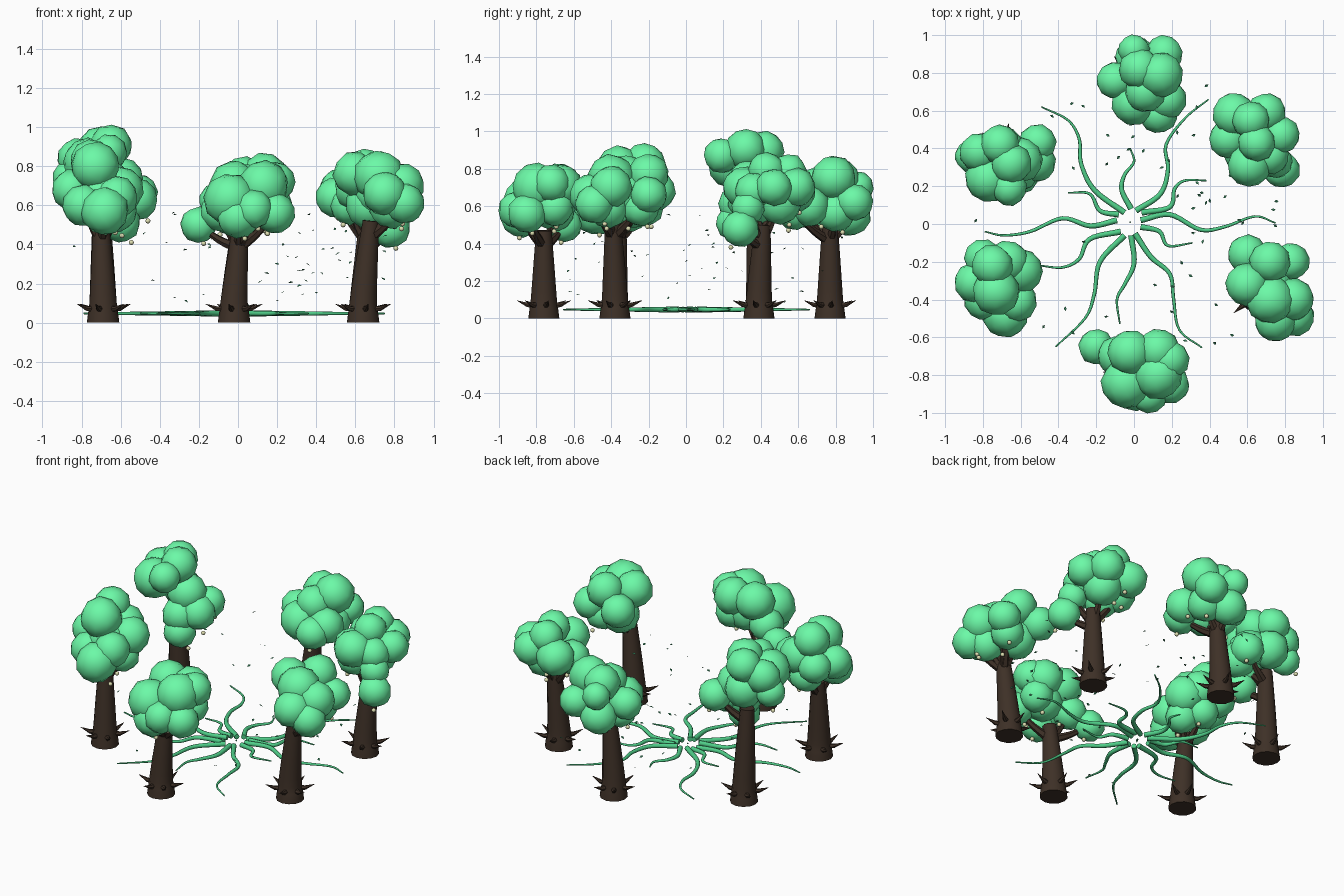
import bpy, bmesh, math, random
from mathutils import Vector, Matrix, Euler

if "Cube" in bpy.data.objects:
    bpy.data.objects.remove(bpy.data.objects["Cube"])

random.seed(4)


def material(name, rgb):
    m = bpy.data.materials.new(name)
    m.diffuse_color = (*rgb, 1)
    m.use_nodes = True
    m.node_tree.nodes["Principled BSDF"].inputs["Base Color"].default_value = m.diffuse_color
    return m


LEAF = material("leaf_green", (0.15, 0.95, 0.39))
VINE = material("vine_green", (0.08, 0.62, 0.25))
CHIP = material("dark_leaf", (0.06, 0.36, 0.17))
BARK = material("bark", (0.048, 0.030, 0.020))
FRUIT = material("pale_fruit", (0.75, 0.75, 0.45))


def smooth_path(pts, steps=5):
    """Catmull-Rom through (x, y, z, radius) points."""
    p = [Vector(q) for q in pts]
    p = [2 * p[0] - p[1]] + p + [2 * p[-1] - p[-2]]
    out = []
    for a, b, c, d in zip(p, p[1:], p[2:], p[3:]):
        for i in range(steps):
            t = i / steps
            out.append(0.5 * (2 * b + (c - a) * t + (2 * a - 5 * b + 4 * c - d) * t * t
                              + (3 * b - a - 3 * c + d) * t ** 3))
    return out + [p[-2]]


def tubes(name, paths, mat, res=2):
    """One mesh of tapered tubes, each path a list of (x, y, z, radius)."""
    cu = bpy.data.curves.new(name, 'CURVE')
    cu.dimensions = '3D'
    cu.bevel_depth = 1.0
    cu.bevel_resolution = res
    cu.use_fill_caps = True
    for path in paths:
        s = cu.splines.new('POLY')
        s.points.add(len(path) - 1)
        for pt, q in zip(s.points, path):
            pt.co = (q[0], q[1], q[2], 1)
            pt.radius = max(q[3], 0.001)
    ob = bpy.data.objects.new(name, cu)
    bpy.context.collection.objects.link(ob)
    cu.materials.append(mat)
    bpy.ops.object.select_all(action='DESELECT')
    ob.select_set(True)
    bpy.context.view_layer.objects.active = ob
    bpy.ops.object.convert(target='MESH')
    bpy.ops.object.shade_smooth_by_angle(angle=math.radians(50))


def balls(name, items, mat, sub, rough=0.0):
    """One mesh of slightly lumpy icospheres, each item (x, y, z, radius)."""
    bm = bmesh.new()
    for x, y, z, r in items:
        c = Vector((x, y, z))
        turn = Euler([random.uniform(0, 6.28) for _ in range(3)]).to_matrix().to_4x4()
        new = bmesh.ops.create_icosphere(bm, subdivisions=sub, radius=r,
                                         matrix=Matrix.Translation(c) @ turn)
        for v in new["verts"]:
            v.co = c + (v.co - c) * random.uniform(1 - rough, 1 + rough)
    for f in bm.faces:
        f.smooth = True
    finish(name, bm, mat)


def finish(name, bm, mat):
    me = bpy.data.meshes.new(name)
    bm.to_mesh(me)
    bm.free()
    me.materials.append(mat)
    bpy.context.collection.objects.link(bpy.data.objects.new(name, me))


def tree(tag, x, y, h, lean, blobs):
    # flared trunk, leaning a little towards the top
    lx, ly = lean
    trunk = [(x, y, 0, .083), (x, y, .04, .078), (x, y, .10, .070),
             (x + lx * .4, y + ly * .4, h * .55, .058), (x + lx, y + ly, h, .042)]
    tubes(tag + "_trunk", [smooth_path(trunk, 3)], BARK, 4)
    # a few branches reaching into the foliage
    paths = []
    low = sorted(blobs, key=lambda b: b[2])
    for bx, by, bz, r in low[:5]:
        s = Vector((x + lx * .8, y + ly * .8, min(h - .09, bz - .1)))
        e = Vector((bx, by, bz))
        mid = s.lerp(e, .5) - Vector((0, 0, .015))
        paths.append(smooth_path([(*s, .028), (*mid, .020), (*e, .010)], 3))
    tubes(tag + "_branches", paths, BARK, 1)
    # pointed root thorns around the foot
    thorns = []
    a0 = random.uniform(0, 1)
    for i in range(6):
        a = a0 + i * math.tau / 6 + random.uniform(-.2, .2)
        c, s = math.cos(a), math.sin(a)
        thorns.append([(x + c * d, y + s * d, z, r) for d, z, r in
                       ((.05, .07, .018), (.09, .072, .013), (.145, .095, .001))])
    tubes(tag + "_root_thorns", thorns, BARK, 1)
    # foliage
    balls(tag + "_foliage", blobs, LEAF, 2, .03)
    # small hanging fruit under the foliage
    fruit = []
    for bx, by, bz, r in low[:6]:
        a, d = random.uniform(0, 6.28), random.uniform(.3, .8) * r
        fruit.append((bx + d * math.cos(a), by + d * math.sin(a), bz - r * 1.0, .013))
    balls(tag + "_fruit", fruit, FRUIT, 2)


tree("north_tree", -.02, .77, .50, (.03, 0), [
    (0, .92, .70, .085), (.16, .90, .62, .10), (-.10, .76, .62, .10), (.14, .79, .75, .12),
    (0, .64, .60, .12), (.17, .66, .60, .11), (.13, .58, .57, .10), (.03, .82, .74, .11),
    (.01, .88, .55, .11), (.06, .70, .70, .11), (.12, .80, .57, .11), (-.05, .74, .54, .09)])
tree("northeast_tree", .64, .39, .50, (.02, .02), [
    (.53, .58, .68, .115), (.70, .59, .70, .105), (.78, .47, .70, .10), (.50, .45, .64, .105),
    (.62, .55, .78, .10), (.65, .43, .79, .10), (.61, .31, .70, .115), (.72, .36, .68, .10),
    (.78, .29, .48, .10), (.66, .50, .62, .12), (.57, .38, .60, .10), (.75, .33, .59, .09)])
tree("northwest_tree", -.69, .39, .60, (-.01, -.02), [
    (-.82, .38, .84, .105), (-.71, .42, .90, .105), (-.77, .24, .82, .125), (-.65, .32, .905, .11),
    (-.66, .19, .87, .095), (-.86, .36, .74, .09), (-.51, .43, .66, .10), (-.52, .33, .63, .11),
    (-.60, .26, .51, .10), (-.70, .40, .74, .12), (-.60, .34, .73, .12), (-.61, .28, .61, .11)])
tree("southwest_tree", -.69, -.38, .50, (-.01, .02), [
    (-.67, -.20, .72, .115), (-.75, -.22, .83, .11), (-.60, -.25, .68, .12), (-.85, -.31, .68, .105),
    (-.73, -.36, .80, .125), (-.68, -.48, .57, .125), (-.62, -.41, .64, .11),
    (-.79, -.40, .60, .11), (-.71, -.22, .59, .10), (-.80, -.18, .68, .10),
    (-.70, -.34, .66, .12), (-.62, -.30, .56, .10)])
tree("south_tree", -.02, -.76, .47, (.03, 0), [
    (-.20, -.65, .50, .095), (-.02, -.68, .71, .12), (.13, -.67, .71, .115), (.19, -.72, .72, .105),
    (-.04, -.84, .63, .135), (.13, -.80, .70, .13), (.08, -.905, .58, .10), (.19, -.85, .56, .105),
    (-.09, -.70, .57, .105), (.08, -.74, .60, .12), (0, -.88, .54, .11), (.16, -.70, .59, .10)])
tree("southeast_tree", .64, -.38, .52, (.04, -.01), [
    (.60, -.16, .68, .105), (.72, -.20, .77, .11), (.83, -.20, .66, .10), (.60, -.32, .76, .115),
    (.72, -.40, .75, .13), (.84, -.40, .70, .115), (.75, -.51, .66, .115), (.85, -.49, .61, .105),
    (.67, -.28, .60, .12), (.72, -.33, .66, .12), (.78, -.42, .59, .11), (.77, -.24, .59, .10)])

# winding ground vines, long and short alternating around the centre
strokes = [
    [(-.09, .02), (-.23, -.01), (-.38, .03), (-.55, -.04), (-.69, -.06), (-.79, -.04)],
    [(-.05, .06), (-.21, .18), (-.28, .32), (-.29, .45), (-.35, .55), (-.49, .62)],
    [(-.08, .05), (-.18, .07), (-.235, .16), (-.35, .165)],
    [(-.015, .08), (-.065, .18), (-.05, .26), (0, .33), (-.02, .40)],
    [(.01, .07), (.14, .16), (.18, .29), (.17, .42), (.27, .56), (.395, .66)],
    [(.04, .06), (.19, .09), (.215, .185), (.27, .23), (.385, .23)],
    [(.035, .02), (.19, .05), (.35, -.03), (.48, -.015), (.64, .04), (.75, .005)],
    [(.035, -.015), (.135, -.04), (.18, -.115), (.31, -.10)],
    [(.005, -.05), (.09, -.175), (.19, -.265), (.21, -.40), (.24, -.56), (.36, -.655)],
    [(-.015, -.06), (0, -.21), (-.05, -.32), (-.09, -.40), (-.075, -.53)],
    [(-.05, -.06), (-.18, -.20), (-.21, -.37), (-.26, -.50), (-.415, -.65)],
    [(-.07, -.04), (-.235, -.08), (-.29, -.185), (-.38, -.23), (-.50, -.22)],
]
vines = []
for s in strokes:
    n = len(s) - 1
    vines.append(smooth_path([(px, py, .047, .016 - .012 * i / n) for i, (px, py) in enumerate(s)], 6))
tubes("ground_vines", vines, VINE, 2)
balls("centre_seed", [(-.02, .01, .05, .005)], CHIP, 1)

# drifting loose leaves, each a small folded diamond
bm = bmesh.new()
for i in range(60):
    a = random.gauss(0, 1.3)
    d = random.uniform(.25, .85)
    m = (Matrix.Translation((d * math.cos(a), d * math.sin(a), random.uniform(.1, .6) ** 1.1))
         @ Euler((random.uniform(-.6, .6), random.uniform(-.6, .6), random.uniform(0, 6.28))).to_matrix().to_4x4())
    v = [bm.verts.new(m @ Vector(p)) for p in
         ((-.013, 0, 0), (0, -.008, .003), (.013, 0, 0), (0, .008, .003))]
    bm.faces.new((v[0], v[1], v[2]))
    bm.faces.new((v[0], v[2], v[3]))
finish("drifting_leaves", bm, CHIP)
